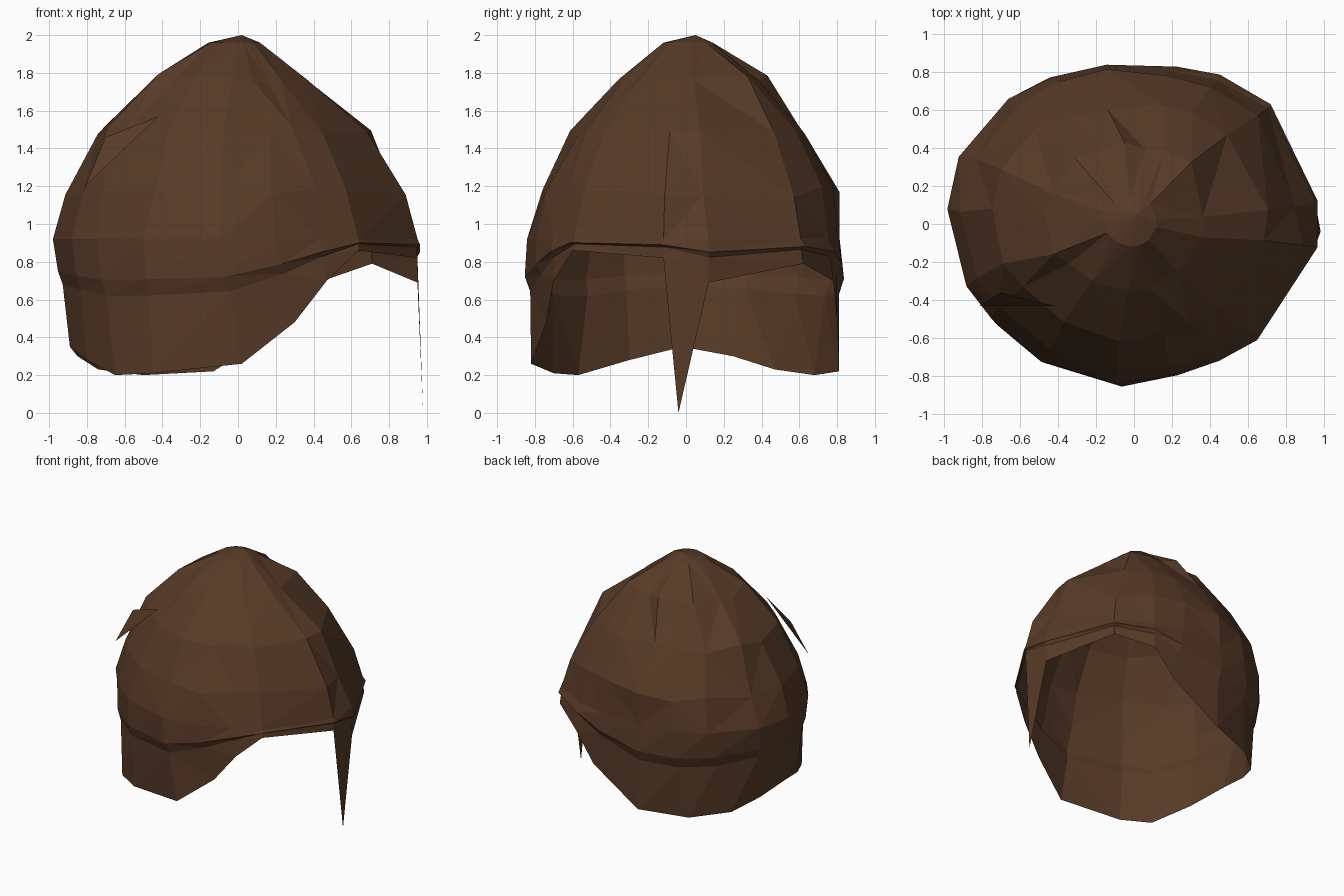
import bpy
import bmesh
import random
from mathutils import Vector

random.seed(4)

default_cube = bpy.data.objects.get("Cube")
if default_cube:
    bpy.data.objects.remove(default_cube, do_unlink=True)

# One brown for everything
brown = bpy.data.materials.new("dark_brown_hair")
brown.use_nodes = True
hair_colour = (0.095, 0.043, 0.020, 1)
brown.diffuse_color = hair_colour
shader = brown.node_tree.nodes["Principled BSDF"]
shader.inputs["Base Color"].default_value = hair_colour
shader.inputs["Roughness"].default_value = 0.9


def finish(bm, name):
    """Turn a bmesh into a flat shaded brown object."""
    mesh = bpy.data.meshes.new(name)
    bm.to_mesh(mesh)
    bm.free()
    mesh.materials.append(brown)
    obj = bpy.data.objects.new(name, mesh)
    bpy.context.collection.objects.link(obj)
    return obj


def bridge(bm, upper, lower):
    """Join two closed rings of vertices with triangles."""
    count = len(upper)
    for i in range(count):
        j = (i + 1) % count
        a, b, c, d = upper[i], lower[i], lower[j], upper[j]
        if (a.co - c.co).length < (b.co - d.co).length:
            bm.faces.new((a, b, c))
            bm.faces.new((a, c, d))
        else:
            bm.faces.new((a, b, d))
            bm.faces.new((b, c, d))


def wobble(amount):
    return Vector([random.uniform(-amount, amount) for axis in "xyz"])


# Columns of the hair: widest outline (x, y) and the cut edge below it (x, y, z)
columns = [
    ((.97, -.12), (.95, -.12, .82)),   # fringe
    ((.97, .12), (.95, .12, .69)),
    ((.72, .62), (.71, .62, .79)),     # left temple
    ((.45, .77), (.45, .78, .70)),
    ((.20, .82), (.28, .80, .48)),
    ((-.15, .83), (-.13, .81, .22)),   # left side
    ((-.42, .79), (-.50, .68, .20)),
    ((-.66, .67), (-.74, .47, .23)),
    ((-.92, .36), (-.85, .25, .30)),
    ((-.98, .08), (-.89, -.02, .35)),  # nape
    ((-.88, -.33), (-.80, -.30, .28)),
    ((-.75, -.50), (-.65, -.57, .20)),
    ((-.50, -.72), (-.45, -.70, .21)),
    ((-.10, -.85), (.02, -.82, .26)),  # right side
    ((.20, -.80), (.30, -.74, .48)),
    ((.44, -.71), (.47, -.70, .70)),
    ((.65, -.60), (.64, -.60, .86)),   # right temple
]

# Crown levels: height, then share of the outline towards +x, -x, +y, -y
levels = [
    (1.96, .12, .16, .17, .14),
    (1.77, .39, .48, .50, .42),
    (1.50, .70, .77, .74, .70),
    (1.17, .89, .92, .95, .91),
    (.92, .98, 1, .98, .99),
]

# Crown, sides and nape as one open shell
bm = bmesh.new()
rings = []
for z, right, left, back, front in levels:
    ring = []
    for (x, y), edge in columns:
        point = Vector((x * (right if x > 0 else left),
                        y * (back if y > 0 else front), z))
        if 1 < z < 1.9:
            point += wobble(.025)
        ring.append(bm.verts.new(point))
    rings.append(ring)

# Ledge where the upper hair overhangs the lower hair
for share, swell in ((.30, 1.015), (.42, .985)):
    ring = []
    for (x, y), edge in columns:
        point = Vector((x, y, .92)).lerp(Vector(edge), share)
        point.x *= min(swell, 1)
        point.y *= swell
        ring.append(bm.verts.new(point))
    rings.append(ring)

rings.append([bm.verts.new(edge) for outline, edge in columns])

for upper, lower in zip(rings, rings[1:]):
    bridge(bm, upper, lower)

tip = bm.verts.new((.02, .05, 2))
for i, vert in enumerate(rings[0]):
    bm.faces.new((tip, vert, rings[0][(i + 1) % len(columns)]))
finish(bm, "hair_shell")


def lock(name, points):
    """A thin pointed strand made of one triangle."""
    bm = bmesh.new()
    bm.faces.new([bm.verts.new(p) for p in points])
    return finish(bm, name)


# Pointed strand hanging from the fringe, and a loose lock on the crown
lock("fringe_strand", [(.95, -.12, .82), (.98, -.04, 0), (.95, .12, .69)])
lock("crown_lock", [(-.81, -.43, 1.2), (-.42, -.43, 1.57), (-.70, -.36, 1.46)])
